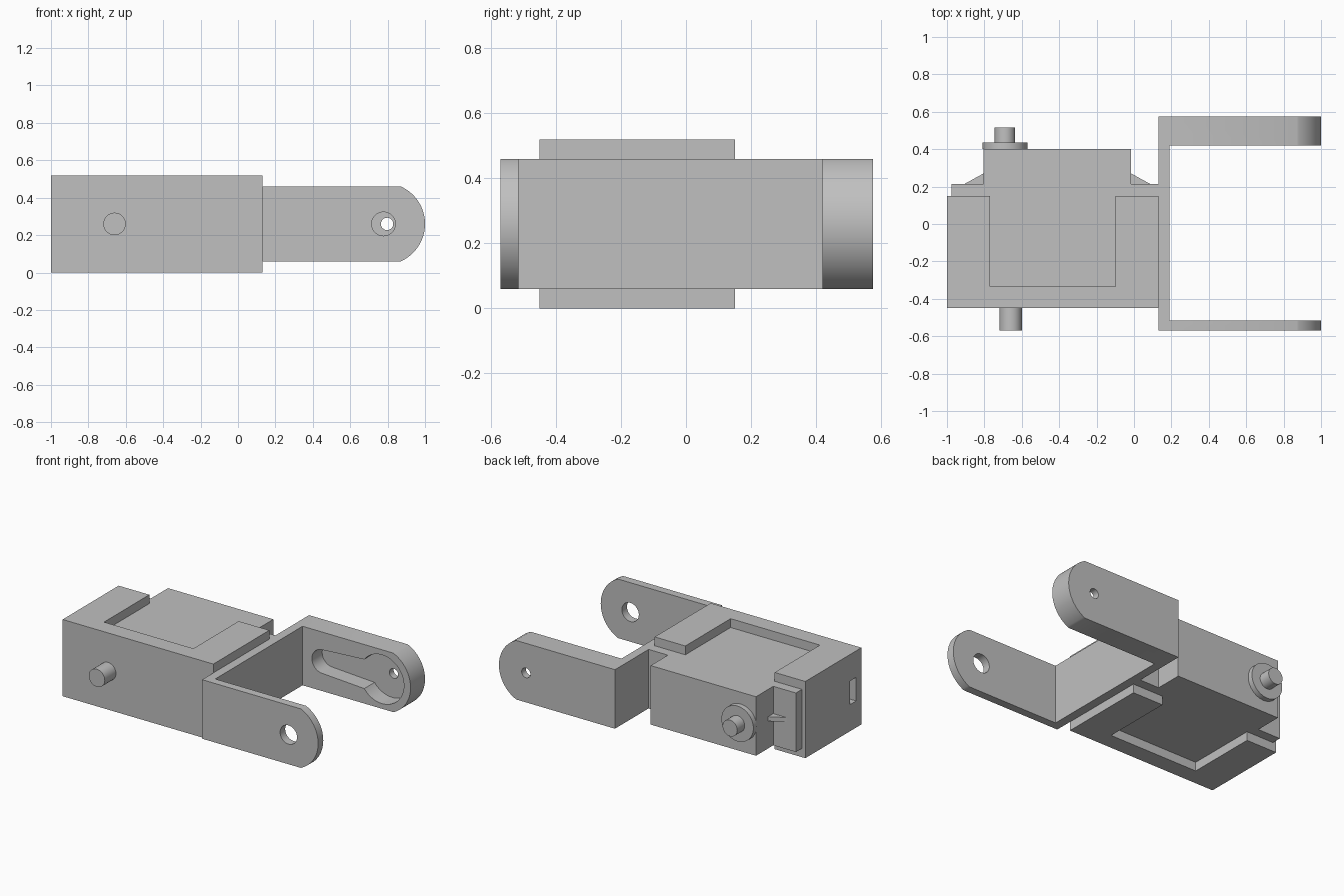
import bpy, bmesh, math

cube = bpy.data.objects.get("Cube")
if cube:
    bpy.data.objects.remove(cube, do_unlink=True)

GREY = (0.53, 0.53, 0.53, 1)
mat = bpy.data.materials.new("plain grey")
mat.use_nodes = True
mat.diffuse_color = GREY
mat.node_tree.nodes["Principled BSDF"].inputs["Base Color"].default_value = GREY
MID = 0.26            # height of the shaft axis
LOW, HIGH = 0.06, 0.46


def prism(name, points, axis, start, end):
    """Extrude a 2D outline along y (outline in x, z) or z (outline in x, y)."""
    def place(p, d):
        return (p[0], d, p[1]) if axis == "y" else (p[0], p[1], d)
    bm = bmesh.new()
    lower = [bm.verts.new(place(p, start)) for p in points]
    upper = [bm.verts.new(place(p, end)) for p in points]
    bm.faces.new(lower)
    bm.faces.new(upper)
    n = len(points)
    for i in range(n):
        j = (i + 1) % n
        bm.faces.new((lower[i], lower[j], upper[j], upper[i]))
    bmesh.ops.recalc_face_normals(bm, faces=bm.faces)
    mesh = bpy.data.meshes.new(name)
    bm.to_mesh(mesh)
    bm.free()
    mesh.materials.append(mat)
    obj = bpy.data.objects.new(name, mesh)
    bpy.context.collection.objects.link(obj)
    return obj


def box(name, x0, x1, y0, y1, z0, z1):
    return prism(name, [(x0, y0), (x1, y0), (x1, y1), (x0, y1)], "z", z0, z1)


def arc(cx, cz, r, a0, a1, n=32):
    return [(cx + r * math.cos(a0 + (a1 - a0) * i / n),
             cz + r * math.sin(a0 + (a1 - a0) * i / n)) for i in range(n + 1)]


def cylinder(name, x, r, y0, y1):
    return prism(name, arc(x, MID, r, 0, math.tau, 48)[:-1], "y", y0, y1)


def combine(obj, other, operation):
    other.hide_render = True
    mod = obj.modifiers.new(operation.lower(), "BOOLEAN")
    mod.operation, mod.solver, mod.object = operation, "EXACT", other
    select(obj)
    bpy.ops.object.modifier_apply(modifier=mod.name)
    bpy.data.objects.remove(other, do_unlink=True)


def select(obj):
    bpy.ops.object.select_all(action="DESELECT")
    obj.select_set(True)
    bpy.context.view_layer.objects.active = obj


# Holder: block with an open window, an inner pocket and a cable slot
holder = box("holder", -1, 0.13, -0.45, 0.15, 0, 0.52)
combine(holder, box("window_cutter", -0.77, -0.10, -0.335, 0.3, -0.1, 0.7), "DIFFERENCE")
combine(holder, box("pocket_cutter", -0.805, -0.015, -0.335, 0.3, LOW, HIGH), "DIFFERENCE")
combine(holder, box("slot_cutter", -1.1, -0.76, -0.395, -0.33, 0.18, 0.34), "DIFFERENCE")
holder_pin = cylinder("holder_pin", -0.66, 0.06, -0.57, -0.45)

# Motor: case, mounting tabs, ribs and output shaft
motor = box("motor_case", -0.805, -0.015, -0.335, 0.40, LOW, HIGH)
box("left_mounting_tab", -0.015, 0.13, 0.15, 0.215, LOW, HIGH)
box("right_mounting_tab", -0.975, -0.805, 0.15, 0.215, LOW, HIGH)
for name, x, side in (("left_rib", -0.015, 1), ("right_rib", -0.805, -1)):
    prism(name, [(x, 0.215), (x + side * 0.1, 0.215), (x, 0.27)],
          "z", MID - 0.015, MID + 0.015)
output_collar = cylinder("output_collar", -0.69, 0.12, 0.40, 0.435)
output_shaft = cylinder("output_shaft", -0.69, 0.055, 0.435, 0.515)

# Bracket: plate with two round-ended arms
ARM_X, ARM_R = 0.781, 0.219
half = math.asin((HIGH - MID) / ARM_R)
arm_outline = [(0.13, HIGH), (0.13, LOW)] + arc(ARM_X, MID, ARM_R, -half, half, 40)
bracket = box("bracket", 0.13, 0.19, -0.54, 0.5, LOW, HIGH)
combine(bracket, prism("front_arm", arm_outline, "y", -0.57, -0.515), "UNION")
combine(bracket, prism("back_arm", arm_outline, "y", 0.42, 0.575), "UNION")

# Holes, and the lever-shaped recess inside the back arm
combine(bracket, cylinder("front_hole_cutter", 0.778, 0.0635, -0.7, -0.4), "DIFFERENCE")
combine(bracket, cylinder("back_hole_cutter", 0.797, 0.033, 0.3, 0.7), "DIFFERENCE")
lever = arc(0.34, MID, 0.08, math.pi / 2, 1.5 * math.pi, 20)
lever += arc(0.785, MID, 0.165, -2.5, 2.5, 48)
combine(bracket, prism("lever_cutter", lever, "y", 0.35, 0.53), "DIFFERENCE")

# Smooth the round faces, keep edges crisp
for obj in list(bpy.context.scene.objects):
    if obj.type == "MESH" and mat.name in obj.data.materials:
        select(obj)
        bpy.ops.object.shade_smooth_by_angle(angle=math.radians(30))
